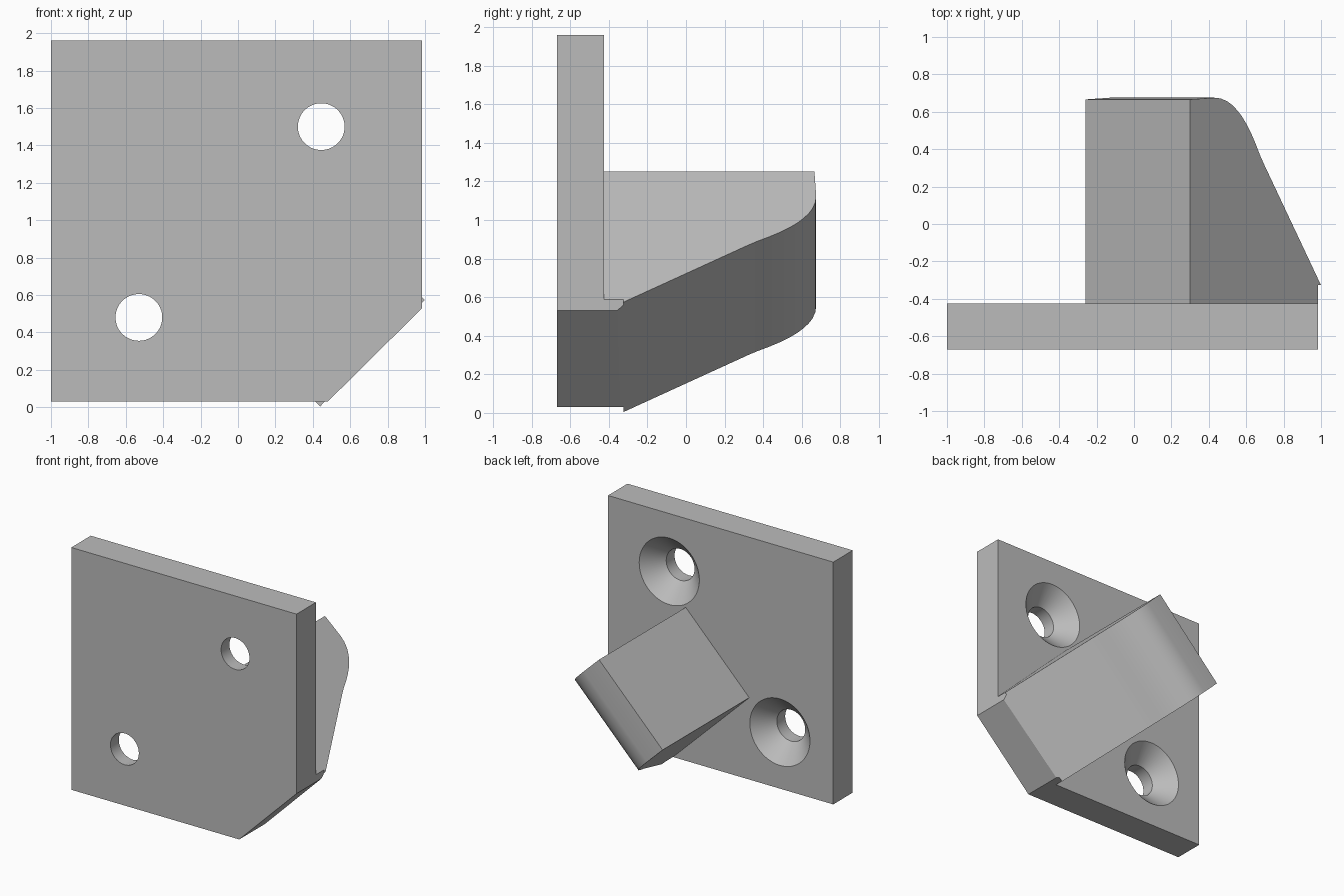
import bpy, bmesh, math
from mathutils import Vector, Matrix

if "Cube" in bpy.data.objects:
    bpy.data.objects.remove(bpy.data.objects["Cube"], do_unlink=True)

grey = bpy.data.materials.new("plain grey")
grey.use_nodes = True
grey.diffuse_color = (0.5, 0.5, 0.5, 1)
grey.node_tree.nodes["Principled BSDF"].inputs["Base Color"].default_value = (0.5, 0.5, 0.5, 1)

FRONT, BACK = -0.67, -0.425      # plate thickness along y


def prism(name, points, sweep):
    """Solid swept from a closed outline of 3D points."""
    bm = bmesh.new()
    face = bm.faces.new([bm.verts.new(p) for p in points])
    ext = bmesh.ops.extrude_face_region(bm, geom=[face], use_keep_orig=True)
    moved = [v for v in ext["geom"] if isinstance(v, bmesh.types.BMVert)]
    bmesh.ops.translate(bm, verts=moved, vec=Vector(sweep))
    return finish(name, bm)


def finish(name, bm):
    bmesh.ops.recalc_face_normals(bm, faces=bm.faces[:])
    mesh = bpy.data.meshes.new(name)
    bm.to_mesh(mesh)
    bm.free()
    mesh.materials.append(grey)
    obj = bpy.data.objects.new(name, mesh)
    bpy.context.collection.objects.link(obj)
    return obj


def activate(obj):
    bpy.ops.object.select_all(action='DESELECT')
    obj.select_set(True)
    bpy.context.view_layer.objects.active = obj


def cut(obj, cutter):
    mod = obj.modifiers.new("cut", 'BOOLEAN')
    mod.operation, mod.solver, mod.object = 'DIFFERENCE', 'EXACT', cutter
    activate(obj)
    bpy.ops.object.modifier_apply(modifier=mod.name)
    bpy.data.objects.remove(cutter, do_unlink=True)


def countersink(x, z):
    """Screw hole cutter: straight bore opening into a cone at the back."""
    bm = bmesh.new()
    profile = [(0, -0.75), (0.125, -0.75), (0.125, -0.565), (0.285, -0.405), (0, -0.405)]
    verts = [bm.verts.new((x + r, y, z)) for r, y in profile]
    edges = [bm.edges.new(pair) for pair in zip(verts, verts[1:])]
    bmesh.ops.spin(bm, geom=verts + edges, cent=(x, 0, z), axis=(0, 1, 0),
                   angle=math.tau, steps=64)
    bmesh.ops.remove_doubles(bm, verts=bm.verts[:], dist=0.0005)
    return finish("hole_cutter", bm)


# Mounting plate with one clipped corner and two countersunk holes
outline = [(-1, 0.03), (0.48, 0.03), (0.985, 0.53), (0.985, 1.96), (-1, 1.96)]
plate = prism("mounting_plate", [(x, FRONT, z) for x, z in outline], (0, BACK - FRONT, 0))
for centre in [(0.445, 1.5), (-0.53, 0.48)]:
    cut(plate, countersink(*centre))

# Diagonal support arm: rounded side profile swept across its width
profile = [(0, BACK), (0, 0.666), (0.13, 0.675), (0.165, 0.671), (0.2, 0.655), (0.225, 0.636),
           (0.25, 0.61), (0.275, 0.578), (0.3, 0.537), (0.325, 0.488), (0.35, 0.43),
           (0.373, 0.37), (0.395, 0.32), (0.746, BACK)]
arm = prism("support_arm", [(-0.26 + t, y, 0.682 - 0.97 * t) for t, y in profile],
            (0.56, 0, 0.57))

# Trim the root of the arm flush with the plate edges
trim = [(0.985, 1), (0.985, 0.53), (0.48, 0.03), (0, 0.03), (0, -0.5), (1.5, -0.5), (1.5, 1)]
cut(arm, prism("trim_cutter", [(x, -0.6, z) for x, z in trim], (0, 0.275, 0)))

for part in (plate, arm):
    activate(part)
    bpy.ops.object.shade_smooth_by_angle(angle=math.radians(25))
